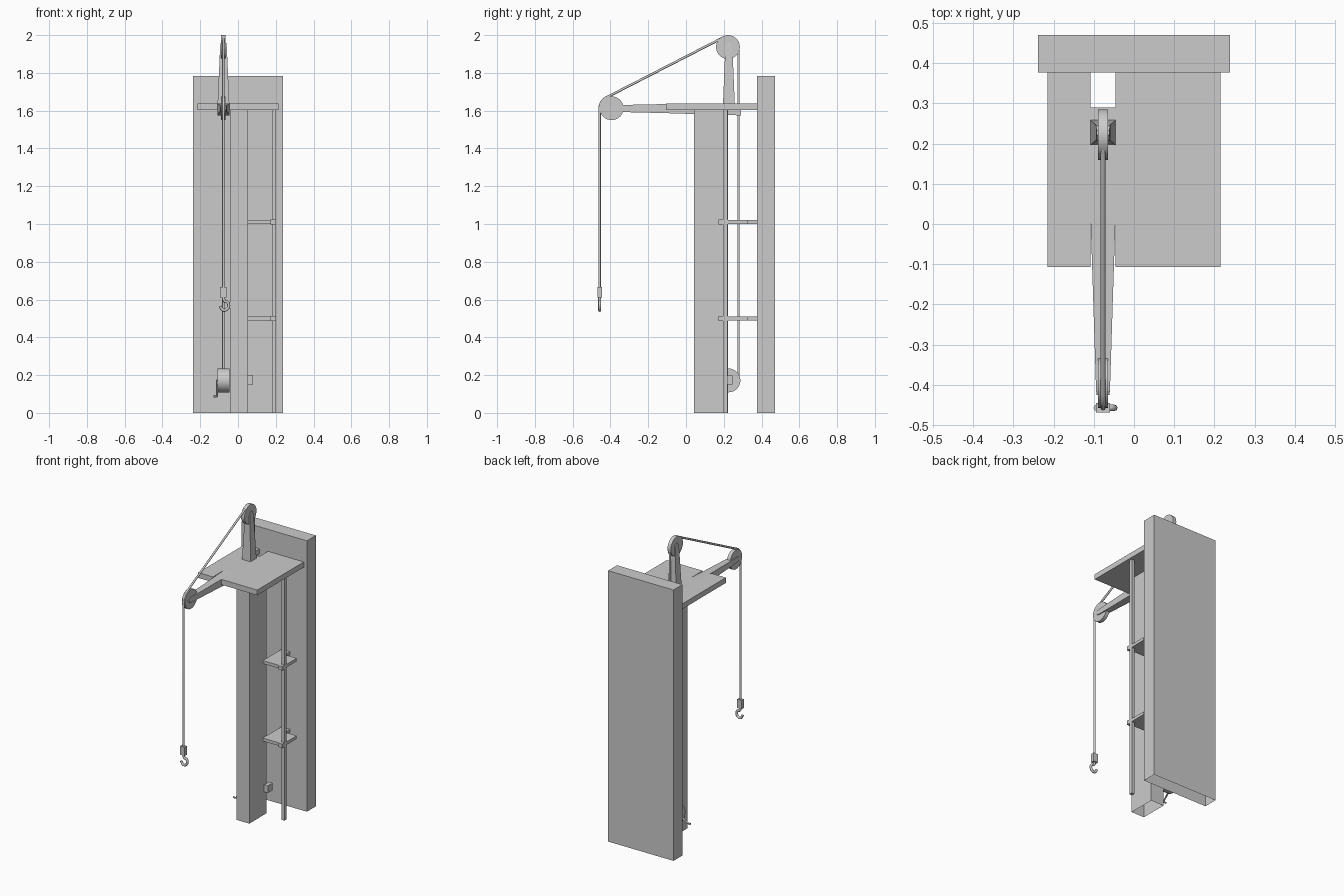
import bpy, bmesh, math
from mathutils import Vector

cube = bpy.data.objects.get("Cube")
if cube:
    bpy.data.objects.remove(cube, do_unlink=True)

grey = bpy.data.materials.new("plain grey")
grey.use_nodes = True
grey.diffuse_color = (0.6, 0.6, 0.6, 1)
grey.node_tree.nodes["Principled BSDF"].inputs["Base Color"].default_value = (0.6, 0.6, 0.6, 1)

CX = -0.077            # centre plane of the hoist
MAST_Y, MAST_Z = 0.222, 1.937
JIB_Y, JIB_Z = -0.394, 1.613
RADIUS = 0.063


def finish(name, bm):
    bmesh.ops.recalc_face_normals(bm, faces=bm.faces)
    mesh = bpy.data.meshes.new(name)
    bm.to_mesh(mesh)
    bm.free()
    obj = bpy.data.objects.new(name, mesh)
    bpy.context.collection.objects.link(obj)
    mesh.materials.append(grey)
    return obj


def loft(name, rings, open_start=False):
    """Skin matching rings of points, capping the ends."""
    bm = bmesh.new()
    rows = [[bm.verts.new(p) for p in ring] for ring in rings]
    n = len(rows[0])
    for a, b in zip(rows, rows[1:]):
        for i in range(n):
            j = (i + 1) % n
            bm.faces.new((a[i], a[j], b[j], b[i]))
    bm.faces.new(rows[-1])
    obj = finish(name, bm)
    if not open_start:
        bm = bmesh.new()
        bm.from_mesh(obj.data)
        bmesh.ops.holes_fill(bm, edges=bm.edges)
        bmesh.ops.recalc_face_normals(bm, faces=bm.faces)
        bm.to_mesh(obj.data)
        bm.free()
    return obj


def prism(name, outline, z0, z1, open_bottom=False):
    return loft(name, [[(x, y, z) for x, y in outline] for z in (z0, z1)], open_bottom)


def box(name, x0, x1, y0, y1, z0, z1, open_bottom=False):
    return prism(name, [(x0, y0), (x1, y0), (x1, y1), (x0, y1)], z0, z1, open_bottom)


def smooth(obj):
    bpy.ops.object.select_all(action='DESELECT')
    obj.select_set(True)
    bpy.context.view_layer.objects.active = obj
    bpy.ops.object.shade_smooth_by_angle(angle=math.radians(35))


def wheel(name, y, z, radius, width):
    turns = [2 * math.pi * i / 32 for i in range(32)]
    smooth(loft(name, [[(CX + s * width / 2, y + radius * math.cos(t), z + radius * math.sin(t))
                        for t in turns] for s in (-1, 1)]))


def tube(name, points, radius, kind='POLY'):
    curve = bpy.data.curves.new(name, 'CURVE')
    curve.dimensions = '3D'
    curve.bevel_depth = radius
    curve.bevel_resolution = 2
    curve.use_fill_caps = True
    spline = curve.splines.new(kind)
    spline.points.add(len(points) - 1)
    for p, co in zip(spline.points, points):
        p.co = (*co, 1)
    if kind == 'NURBS':
        spline.use_endpoint_u = True
        spline.order_u = 3
    obj = bpy.data.objects.new(name, curve)
    bpy.context.collection.objects.link(obj)
    curve.materials.append(grey)
    return obj


def arc(y, z, radius, start, end, steps=8):
    angles = [math.radians(start + (end - start) * i / steps) for i in range(steps + 1)]
    return [(CX, y + radius * math.cos(a), z + radius * math.sin(a)) for a in angles]


# Wall and post, hollow underneath
box("back_wall", -0.238, 0.238, 0.377, 0.47, 0, 1.783, True)
box("main_post", -0.042, 0.053, 0.042, 0.222, 0, 1.605, True)

# Platform in two halves, with a slot for the jib
box("platform_right", -0.215, CX - 0.031, -0.107, 0.377, 1.603, 1.638)
box("platform_left", CX + 0.031, 0.215, -0.107, 0.377, 1.603, 1.638)

# Jib: tapered beam with a narrowed tip
sections = [(0.29, 0.031, 1.575, 1.638), (0.015, 0.031, 1.583, 1.638),
            (-0.107, 0.027, 1.587, 1.635), (-0.39, 0.018, 1.594, 1.629),
            (-0.415, 0.017, 1.598, 1.625), (-0.425, 0.016, 1.605, 1.619)]
loft("jib", [[(CX - w, y, lo), (CX + w, y, lo), (CX + w, y, hi), (CX - w, y, hi)]
             for y, w, lo, hi in sections])

# Mast: tapered upright with a narrowed tip
sections = [(1.6, 0.031, 0.031), (1.638, 0.031, 0.031), (1.93, 0.018, 0.019),
            (1.948, 0.017, 0.014), (1.957, 0.016, 0.006)]
loft("mast", [[(CX + sx * w, MAST_Y + 0.005 + sy * d, z)
               for sx, sy in ((-1, -1), (1, -1), (1, 1), (-1, 1))] for z, w, d in sections])

# Pulleys and winding drum
wheel("mast_pulley", MAST_Y, MAST_Z, RADIUS, 0.024)
wheel("jib_pulley", JIB_Y, JIB_Z, RADIUS, 0.024)
wheel("winch_drum", 0.225, 0.172, RADIUS, 0.064)

# Rope over both pulleys
tube("rope", [(CX, 0.278, 0.18)] + arc(MAST_Y, MAST_Z, 0.056, 0, 117)
     + arc(JIB_Y, JIB_Z, RADIUS, 117, 180) + [(CX, JIB_Y - RADIUS, 0.66)], 0.0065)

# Hook and its block
hook_y = JIB_Y - RADIUS
box("hook_block", CX - 0.017, CX + 0.017, hook_y - 0.012, hook_y + 0.012, 0.61, 0.667)
bend = [(-0.077, 0.615), (-0.077, 0.59), (-0.052, 0.588), (-0.047, 0.562),
        (-0.062, 0.543), (-0.085, 0.543), (-0.093, 0.565)]
tube("hook", [(x, hook_y, z) for x, z in bend], 0.008, 'NURBS')

# Crank on the drum
tube("crank", [(CX - 0.02, 0.225, 0.172), (CX - 0.034, 0.225, 0.172),
               (CX - 0.034, 0.14, 0.088), (CX - 0.053, 0.14, 0.088)], 0.006)

# Side pole, landings and collars
box("side_pole", 0.179, 0.201, 0.196, 0.219, 0, 1.605)
for label, z in (("lower", 0.49), ("upper", 1.0)):
    prism(label + "_landing", [(0.053, 0.182), (0.19, 0.182), (0.2, 0.19), (0.2, 0.325),
                               (0.115, 0.325), (0.115, 0.377), (0.053, 0.377)], z, z + 0.02)
    box(label + "_collar", 0.173, 0.201, 0.173, 0.222, z - 0.003, z + 0.023)

# Control box on the post
box("control_box", 0.053, 0.08, 0.197, 0.247, 0.15, 0.197)
